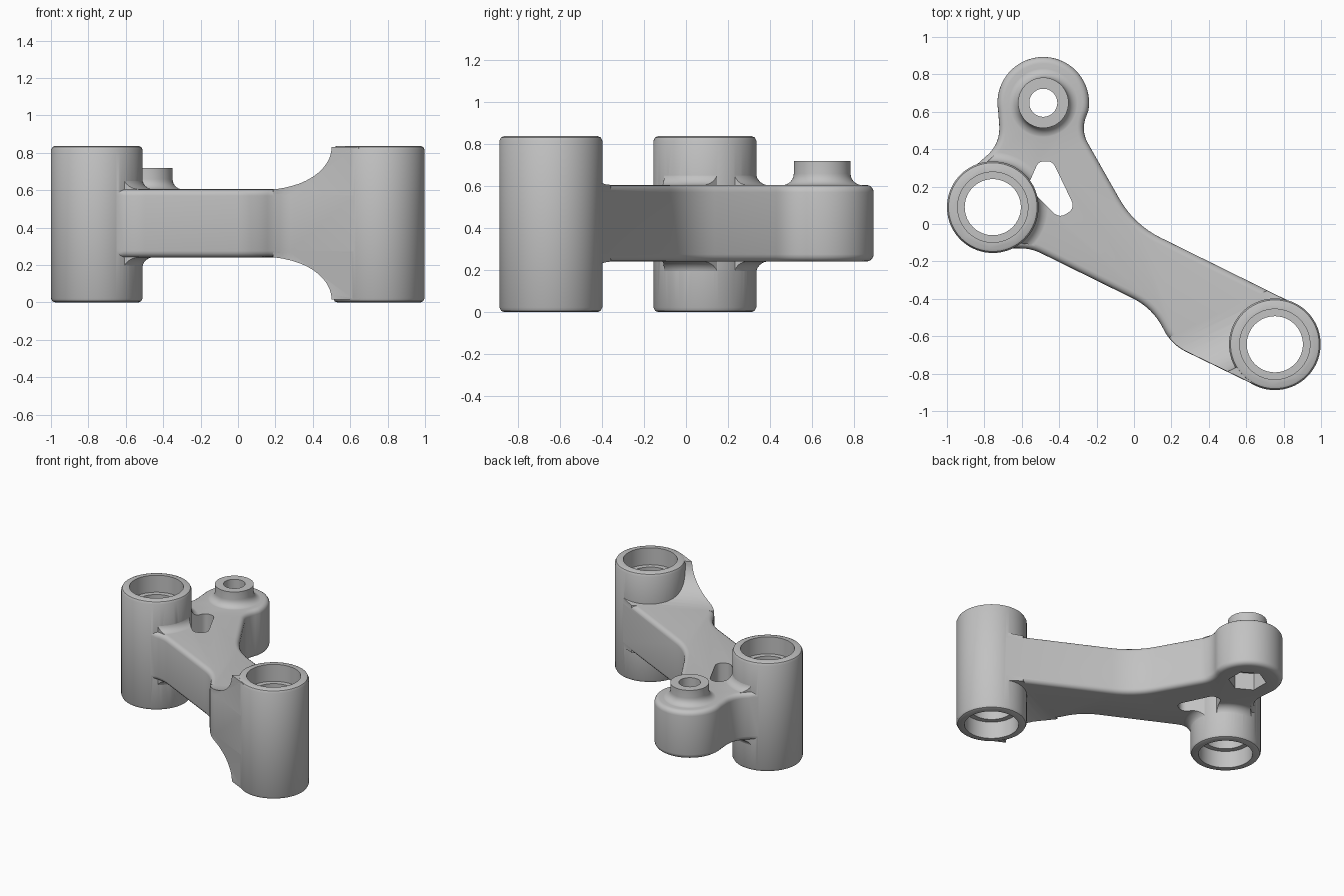
import bpy, bmesh, math
from mathutils import Vector

if "Cube" in bpy.data.objects:
    bpy.data.objects.remove(bpy.data.objects["Cube"], do_unlink=True)

PIVOT_A, PIVOT_B, PIVOT_C = (-0.755, 0.09), (0.753, -0.643), (-0.485, 0.648)
TOP, LOW, HIGH, R = 0.837, 0.24, 0.605, 0.245
MID = (LOW + HIGH) / 2

grey = bpy.data.materials.new("cast_grey")
grey.use_nodes = True
grey.diffuse_color = (0.54, 0.54, 0.54, 1)
grey.node_tree.nodes["Principled BSDF"].inputs["Base Color"].default_value = (0.54, 0.54, 0.54, 1)


def loft(name, rings):
    """Closed solid through rings of equally many points."""
    bm = bmesh.new()
    rings = [[bm.verts.new(p) for p in ring] for ring in rings]
    n = len(rings[0])
    for a, b in zip(rings, rings[1:]):
        for k in range(n):
            j = (k + 1) % n
            bm.faces.new((a[k], a[j], b[j], b[k]))
    bm.faces.new(rings[0][::-1])
    bm.faces.new(rings[-1])
    bmesh.ops.recalc_face_normals(bm, faces=bm.faces)
    mesh = bpy.data.meshes.new(name)
    bm.to_mesh(mesh)
    bm.free()
    mesh.materials.append(grey)
    obj = bpy.data.objects.new(name, mesh)
    bpy.context.collection.objects.link(obj)
    return obj


def rounded(points):
    """Replace each (x, y, cut) corner by a smooth curve."""
    out = []
    for i, (x, y, cut) in enumerate(points):
        p = Vector((x, y))
        if not cut:
            out.append(p)
            continue
        a = p + (Vector(points[i - 1][:2]) - p).normalized() * cut
        b = p + (Vector(points[(i + 1) % len(points)][:2]) - p).normalized() * cut
        for k in range(9):
            t = k / 8
            out.append(a * (1 - t) ** 2 + p * 2 * t * (1 - t) + b * t * t)
    return out


def inset(outline, d):
    """Move a counter-clockwise outline inwards by d."""
    out = []
    for i, p in enumerate(outline):
        e = (p - outline[i - 1]).normalized()
        f = (outline[(i + 1) % len(outline)] - p).normalized()
        m, n = Vector((-e.y, e.x)), Vector((-f.y, f.x))
        out.append(p + (m + n) * d / (1 + m.dot(n)))
    return out


def prism(name, outline, z0, z1, edge=0):
    """Extruded outline, with rounded rims where edge is given."""
    if edge:
        quarter = [math.pi / 2 * k / 4 for k in range(5)]
        low = [(edge * (1 - math.sin(a)), z0 + edge * (1 - math.cos(a))) for a in quarter]
    else:
        low = [(0, z0)]
    layers = low + [(d, z0 + z1 - z) for d, z in reversed(low)]
    return loft(name, [[(p.x, p.y, z) for p in inset(outline, d)] for d, z in layers])


def lathe(name, centre, profile, n=72, turn=0):
    """Solid of revolution from (radius, z) pairs."""
    angles = [turn + math.tau * k / n for k in range(n)]
    return loft(name, [[(centre[0] + r * math.cos(a), centre[1] + r * math.sin(a), z)
                        for a in angles] for r, z in profile])


def boolean(target, tool, operation):
    mod = target.modifiers.new("bool", 'BOOLEAN')
    mod.operation, mod.solver, mod.object = operation, 'EXACT', tool
    bpy.context.view_layer.objects.active = target
    bpy.ops.object.modifier_apply(modifier=mod.name)
    bpy.data.objects.remove(tool, do_unlink=True)


def flare(radius, size, z):
    """Concave fillet profile running up from z."""
    return [(radius + size * (1 - math.sin(a)), z + size * (1 - math.cos(a)))
            for a in [math.pi / 2 * k / 6 for k in range(7)]]


# Plan outline of the bracket, counter-clockwise
arc = [(PIVOT_C[0] + R * math.cos(math.radians(a)),
        PIVOT_C[1] + R * math.sin(math.radians(a)), 0) for a in range(-10, 191, 5)]
outline = rounded([
    (-0.93, 0.15, 0), (-0.9, 0.0, 0), (-0.755, -0.13, 0), (-0.55, -0.13, 0.06),
    (0.1, -0.45, 0.12), (0.2, -0.645, 0.09), (0.645, -0.861, 0), (0.8, -0.75, 0),
    (0.88, -0.6, 0), (0.857, -0.426, 0), (0.0, -0.003, 0.16), (-0.285, 0.5, 0.08),
] + arc + [(-0.713, 0.43, 0.1), (-0.85, 0.31, 0)])

body = prism("bracket_body", outline, LOW, HIGH, edge=0.035)

# Gusset that sweeps up and down to the full height of the front pivot
sines = [math.sin(math.pi / 2 * k / 12) for k in range(13)]
upper = [(0.3 * t, HIGH + 0.225 * (1 - math.sqrt(max(0, 1 - t * t)))) for t in sines]
upper.append((0.9, HIGH + 0.225))
section = upper + [(d, 2 * MID - z) for d, z in reversed(upper)]
along, across = Vector((0.902, 0.432, 0)), Vector((0.432, -0.902, 0))
origin = Vector((0.2, -0.6, 0))
gusset = loft("gusset", [[origin + along * s + across * d + Vector((0, 0, z))
                          for d, z in section] for s in (-1, 1.5)])
boolean(gusset, prism("gusset_limit", inset(outline, 0.002), -0.1, 1), 'INTERSECT')
boolean(body, gusset, 'UNION')

# Fillet around the rear pivot, kept within the plate
up = flare(0.243, 0.06, HIGH - 0.001)
collar = lathe("pivot_collar", PIVOT_A, [(r, 2 * MID - z) for r, z in reversed(up)] + up)
boolean(collar, prism("collar_limit", inset(outline, 0.025), -0.1, 1), 'INTERSECT')
boolean(body, collar, 'UNION')

# Lightening slot
slot = rounded([(-0.4, 0.03, 0.045), (-0.315, 0.085, 0.045), (-0.435, 0.335, 0.03),
                (-0.51, 0.335, 0.03), (-0.57, 0.2, 0.03)])
boolean(body, prism("slot_cutter", slot, 0.1, 0.9), 'DIFFERENCE')

# Pivot barrels with rounded rims, then their stepped bores
rim = [(R - 0.022, TOP), (R - 0.008, TOP - 0.006), (R, TOP - 0.022)]
for c in (PIVOT_A, PIVOT_B):
    boolean(body, lathe("pivot_barrel", c,
                        [(r, TOP - z) for r, z in rim] + rim[::-1]), 'UNION')
STEP = 0.13
for c in (PIVOT_A, PIVOT_B):
    boolean(body, lathe("bore_cutter", c, [
        (0.188, -0.1), (0.188, STEP), (0.15, STEP), (0.15, TOP - STEP),
        (0.188, TOP - STEP), (0.188, TOP + 0.1)]), 'DIFFERENCE')

# Small boss with bolt hole and a hexagonal pocket underneath
boolean(body, lathe("bolt_boss", PIVOT_C,
                    [(0.19, HIGH - 0.1)] + flare(0.135, 0.055, HIGH - 0.001) + [(0.135, 0.718)]),
        'UNION')
boolean(body, lathe("bolt_hole_cutter", PIVOT_C, [(0.075, 0), (0.075, 1)], 48), 'DIFFERENCE')
boolean(body, lathe("nut_pocket_cutter", PIVOT_C, [(0.132, 0.1), (0.132, 0.37)], 6,
                    math.radians(30)), 'DIFFERENCE')

bpy.ops.object.select_all(action='DESELECT')
body.select_set(True)
bpy.context.view_layer.objects.active = body
bpy.ops.object.shade_smooth_by_angle(angle=math.radians(32))
